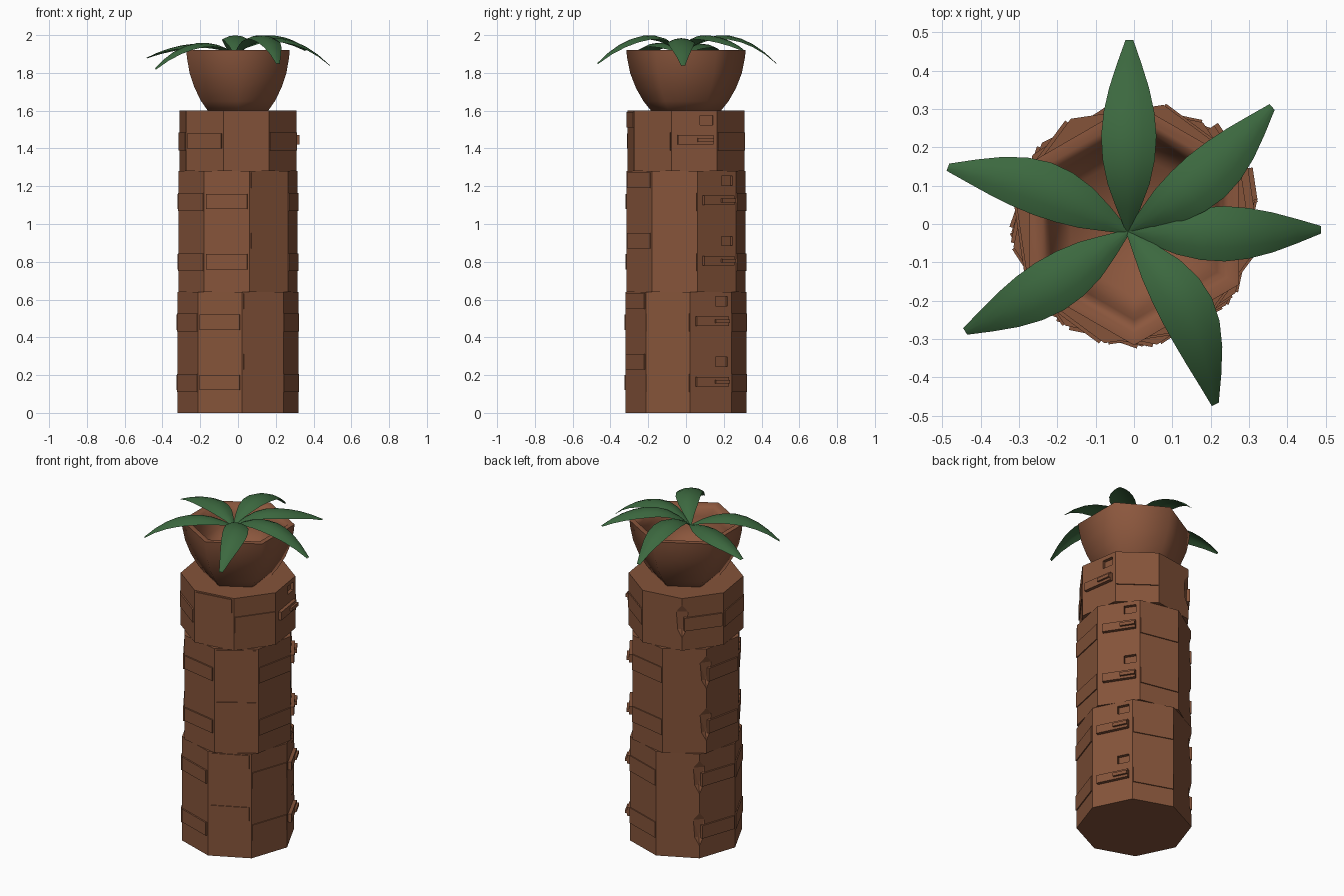
import bpy, bmesh, math
from mathutils import Matrix, Vector

if "Cube" in bpy.data.objects:
    bpy.data.objects.remove(bpy.data.objects["Cube"])

R = 0.32                                   # column corner radius
APO = R * math.cos(math.pi / 8)            # distance to a flat side
HALF = R * math.sin(math.pi / 8)           # half width of a flat side


def material(name, col):
    m = bpy.data.materials.new(name)
    m.diffuse_color = (*col, 1)
    m.use_nodes = True
    m.node_tree.nodes["Principled BSDF"].inputs["Base Color"].default_value = m.diffuse_color
    return m


clay = material("clay", (0.235, 0.088, 0.042))
bowl_clay = material("bowl_clay", (0.26, 0.095, 0.047))
green = material("leaf_green", (0.045, 0.14, 0.05))


def finish(bm, name, mat, smooth=None):
    bmesh.ops.recalc_face_normals(bm, faces=bm.faces)
    me = bpy.data.meshes.new(name)
    bm.to_mesh(me)
    bm.free()
    ob = bpy.data.objects.new(name, me)
    bpy.context.collection.objects.link(ob)
    me.materials.append(mat)
    if smooth:
        bpy.ops.object.select_all(action='DESELECT')
        ob.select_set(True)
        bpy.context.view_layer.objects.active = ob
        bpy.ops.object.shade_smooth_by_angle(angle=math.radians(smooth))
    return ob


def slab(bm, off, k, u0, u1, z0, z1, d0, d1, inset=0.0):
    """Box lying on flat side k; u runs along the side, d is height above it."""
    a = math.radians(off + 45 * k + 22.5)
    mat = (Matrix.Rotation(a, 4, 'Z')
           @ Matrix.Translation((APO + (d0 + d1) / 2, (u0 + u1) / 2, (z0 + z1) / 2))
           @ Matrix.Diagonal((d1 - d0, u1 - u0, z1 - z0, 1)))
    bmesh.ops.create_cube(bm, size=1, matrix=mat)


# Column tiers: octagons, each turned a little
tiers = [("lower", 0.0, 2, 3.6), ("middle", 0.64, 2, 10.8), ("upper", 1.28, 1, -14.0)]
for name, base, count, off in tiers:
    h = 0.32 * count
    rot = Matrix.Rotation(math.radians(off), 4, 'Z')
    bm = bmesh.new()
    ring = [bm.verts.new((R * math.cos(math.radians(off + 45 * i)),
                          R * math.sin(math.radians(off + 45 * i)), base)) for i in range(8)]
    bottom = bm.faces.new(ring)
    ext = bmesh.ops.extrude_face_region(bm, geom=[bottom], use_keep_orig=True)
    bmesh.ops.translate(bm, vec=(0, 0, h),
                        verts=[v for v in ext["geom"] if isinstance(v, bmesh.types.BMVert)])
    column = finish(bm, name + "_column", clay)

    bricks, cuts = bmesh.new(), bmesh.new()
    for i in range(count):
        z = base + 0.32 * i
        # wide raised bricks
        for k in (1, 4, 7):
            slab(bricks, off, k, -HALF + .003, HALF - .003, z + .11, z + .205, -.01, .006)
        for k in (3, 5):
            slab(bricks, off, k, -.11, .112, z + .12, z + .20, -.01, .009)
        slab(bricks, off, 6, -.112, .11, z + .23, z + .312, -.01, .005)
        # small double bar
        slab(bricks, off, 0, -.09, .10, z + .14, z + .19, -.01, .02)
        slab(bricks, off, 0, .015, .10, z + .155, z + .175, -.01, .032)
        # square socket and chipped corner
        slab(cuts, off, 0, .03, .10, z + .245, z + .295, -.02, .02)
        a = math.radians(off + 135)
        bmesh.ops.create_icosphere(
            cuts, subdivisions=1, radius=1,
            matrix=Matrix.Translation((R * 1.02 * math.cos(a), R * 1.02 * math.sin(a), z + .18))
            @ Matrix.Rotation(a, 4, 'Z') @ Matrix.Diagonal((.028, .06, .12, 1)))
    finish(bricks, name + "_bricks", clay)
    cutter = finish(cuts, name + "_cutter", clay)
    cutter.hide_render = True
    cutter.hide_viewport = True
    mod = column.modifiers.new("chips", 'BOOLEAN')
    mod.operation = 'DIFFERENCE'
    mod.solver = 'EXACT'
    mod.object = cutter

# Six-sided bowl with a rolled rim and hollow inside
profile = [(.185, 1.60), (.225, 1.65), (.265, 1.72), (.296, 1.80), (.312, 1.88), (.316, 1.92),
           (.285, 1.922), (.262, 1.90), (.25, 1.86), (.235, 1.79), (.19, 1.72)]
bm = bmesh.new()
rings = [[bm.verts.new((r * math.cos(math.radians(30 + 60 * i)),
                        r * math.sin(math.radians(30 + 60 * i)), z)) for i in range(6)]
         for r, z in profile]
for lo, hi in zip(rings, rings[1:]):
    for i in range(6):
        bm.faces.new((lo[i], lo[(i + 1) % 6], hi[(i + 1) % 6], hi[i]))
bm.faces.new(rings[0])
bm.faces.new(rings[-1])
finish(bm, "bowl", bowl_clay, 65)

# Leaves: tip position, peak height, sideways bend
leaves = [((-.012, .48, 1.85), 2.0, 0), ((.36, .305, 1.92), 2.0, -.025),
          ((.487, -.015, 1.84), 1.985, -.008), ((.212, -.47, 1.85), 2.0, .045),
          ((-.44, -.28, 1.82), 1.96, .015), ((-.485, .148, 1.88), 1.955, -.03)]
widths = [.006, .032, .055, .068, .072, .066, .052, .032, .010]
for n, (tip, peak, bend) in enumerate(leaves):
    start = Vector((-.015, -.02, 1.90))
    end = Vector(tip)
    d = Vector((end.x - start.x, end.y - start.y, 0)).normalized()
    side = Vector((-d.y, d.x, 0))
    bm = bmesh.new()
    rows = []
    for j, w in enumerate(widths):
        t = j / (len(widths) - 1)
        p = start.lerp(end, t) + side * bend * math.sin(math.pi * t)
        s = (t - .42) / (.42 if t < .42 else .58)
        p.z = peak - s * s * (peak - (start.z if t < .42 else end.z))
        rows.append([bm.verts.new(p + side * w * c - Vector((0, 0, .3 * w * c * c)))
                     for c in (-1, -.5, 0, .5, 1)])
    for a, b in zip(rows, rows[1:]):
        for i in range(4):
            bm.faces.new((a[i], b[i], b[i + 1], a[i + 1]))
    finish(bm, f"leaf_{n + 1}", green, 60)
